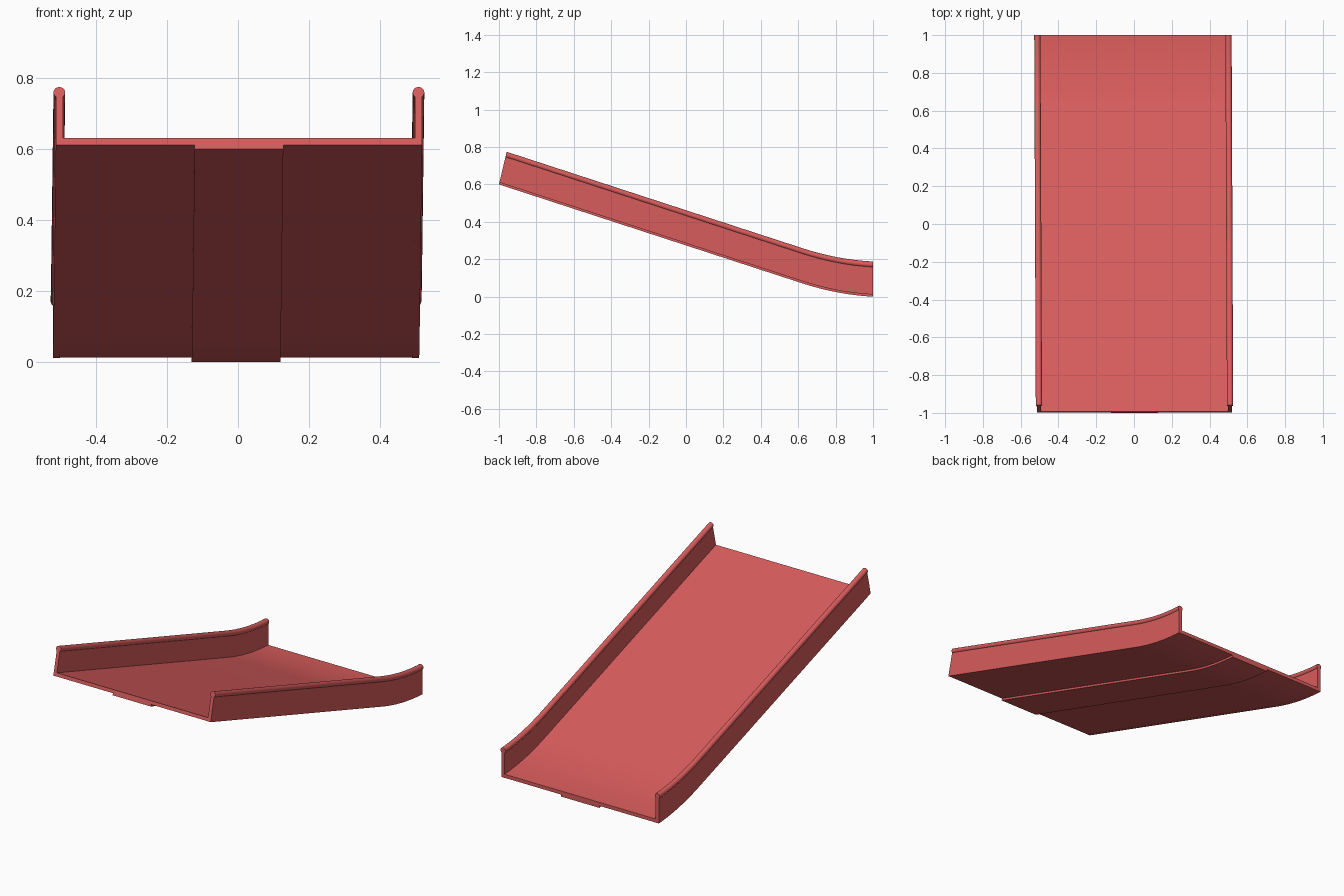
import bpy, bmesh, math

cube = bpy.data.objects.get("Cube")
if cube:
    bpy.data.objects.remove(cube, do_unlink=True)

# Single red plastic colour
red = bpy.data.materials.new("red_plastic")
red.use_nodes = True
RED = (0.69, 0.107, 0.107, 1)
red.diffuse_color = RED
red.node_tree.nodes["Principled BSDF"].inputs["Base Color"].default_value = RED

SLOPE, END_SLOPE, BEND = 0.326, 0.053, 0.62   # straight run, then a flattening run-out
LEAN = 0.22                                   # the upper end is cut at a slant


def underside(y):
    z = 0.6 - SLOPE * (y + 1)
    t = max(0, y - BEND)
    return z + (SLOPE - END_SLOPE) * t * t / (2 * (1 - BEND))


STATIONS = [-1] + [BEND + (1 - BEND) * i / 12 for i in range(13)]


def sweep(name, profile):
    """Sweep a closed (x, height) profile down the slide and cap both ends."""
    bm = bmesh.new()
    rings = []
    for i, s in enumerate(STATIONS):
        ring = []
        for x, h in profile:
            y = s + LEAN * h if i == 0 else s
            ring.append(bm.verts.new((x - 0.0015 - 0.0042 * y, y, underside(y) + h)))
        rings.append(ring)
    n = len(profile)
    for a, b in zip(rings, rings[1:]):
        for k in range(n):
            bm.faces.new((a[k], a[(k + 1) % n], b[(k + 1) % n], b[k]))
    bm.faces.new(rings[0])
    bm.faces.new(rings[-1])
    bmesh.ops.recalc_face_normals(bm, faces=bm.faces)
    mesh = bpy.data.meshes.new(name)
    bm.to_mesh(mesh)
    bm.free()
    mesh.materials.append(red)
    obj = bpy.data.objects.new(name, mesh)
    bpy.context.collection.objects.link(obj)
    bpy.ops.object.select_all(action="DESELECT")
    obj.select_set(True)
    bpy.context.view_layer.objects.active = obj
    bpy.ops.object.shade_smooth_by_angle(angle=math.radians(35))
    return obj


def box(x0, x1, h0, h1):
    return [(x0, h0), (x1, h0), (x1, h1), (x0, h1)]


# Sliding bed and the stiffening rib beneath it
sweep("slide_bed", box(-0.505, 0.505, 0.012, 0.033))
sweep("centre_rib", box(-0.125, 0.125, 0, 0.031))

# Side walls topped with round handrails
RAIL_X, RAIL_H, RAIL_R = 0.506, 0.1715, 0.0165
for side, sign in (("left", 1), ("right", -1)):
    c = sign * RAIL_X
    sweep(side + "_wall", box(c - 0.01, c + 0.01, 0.0115, RAIL_H))
    circle = [(c + RAIL_R * math.cos(a), RAIL_H + RAIL_R * math.sin(a))
              for a in (math.tau * k / 16 for k in range(16))]
    sweep(side + "_handrail", circle)
